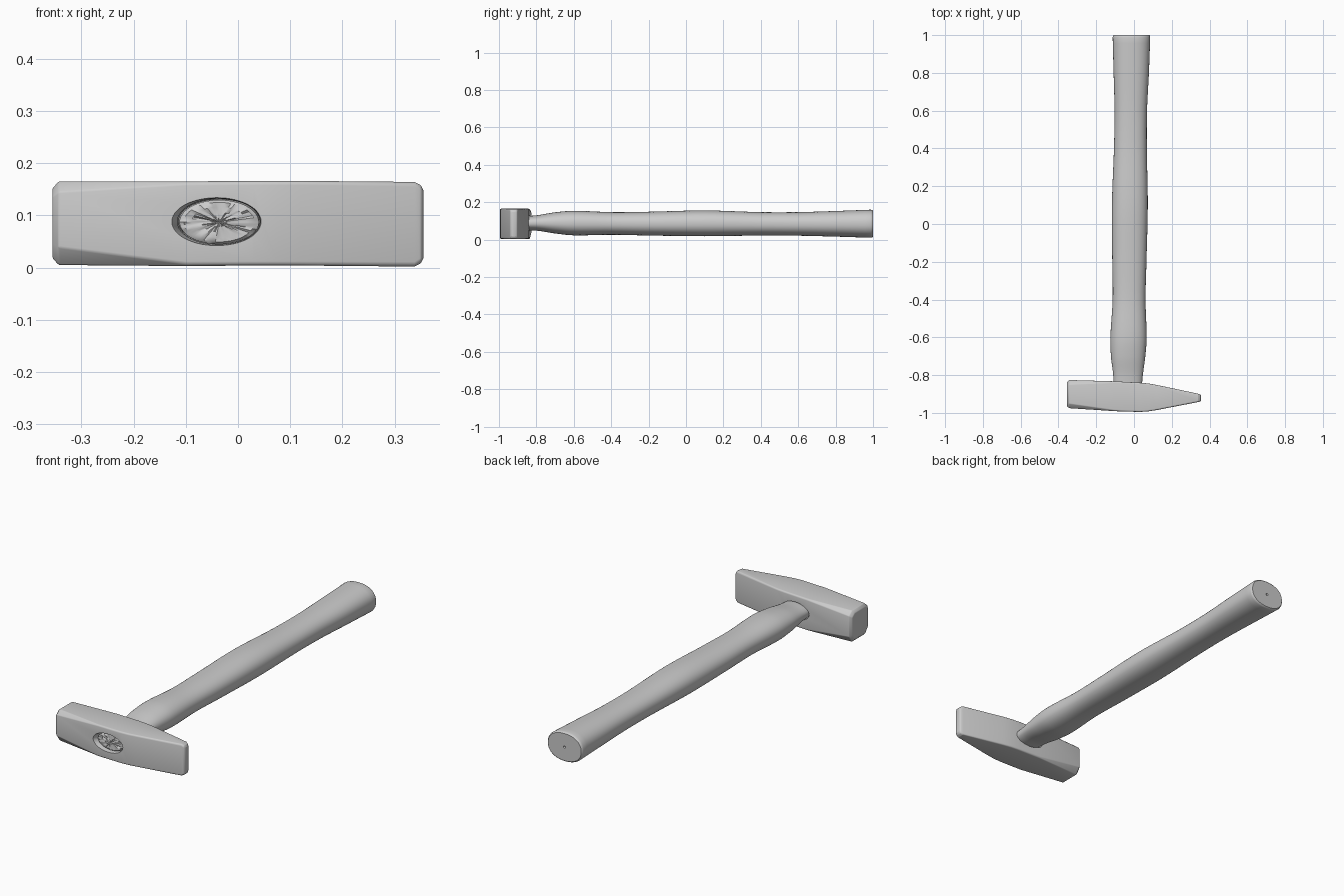
import bpy, bmesh, math, random

if "Cube" in bpy.data.objects:
    bpy.data.objects.remove(bpy.data.objects["Cube"])

random.seed(4)


def make_object(name, bm):
    bmesh.ops.recalc_face_normals(bm, faces=bm.faces)
    mesh = bpy.data.meshes.new(name)
    bm.to_mesh(mesh)
    bm.free()
    obj = bpy.data.objects.new(name, mesh)
    bpy.context.collection.objects.link(obj)
    return obj


def loft(name, rings, tip_a=None, tip_b=None):
    """Skin equal-length rings; close each end with an n-gon or a fan to a tip."""
    bm = bmesh.new()
    rows = [[bm.verts.new(p) for p in ring] for ring in rings]
    n = len(rows[0])
    for a, b in zip(rows, rows[1:]):
        for i in range(n):
            bm.faces.new((a[i], a[(i + 1) % n], b[(i + 1) % n], b[i]))
    for row, tip in ((rows[0], tip_a), (rows[-1], tip_b)):
        if tip is None:
            bm.faces.new(row)
        else:
            t = bm.verts.new(tip)
            for i in range(n):
                bm.faces.new((row[i], row[(i + 1) % n], t))
    return make_object(name, bm)


def smooth(obj, angle):
    bpy.ops.object.select_all(action='DESELECT')
    obj.select_set(True)
    bpy.context.view_layer.objects.active = obj
    bpy.ops.object.shade_smooth_by_angle(angle=math.radians(angle))


def oval(y, cx, cz, rx, rz, power=2.0, n=56, jitter=0.0):
    pts = []
    for i in range(n):
        a = 2 * math.pi * i / n
        c, s = math.cos(a), math.sin(a)
        e = 2 / power
        pts.append((cx + rx * math.copysign(abs(c) ** e, c),
                    y + random.uniform(-jitter, jitter),
                    cz + rz * math.copysign(abs(s) ** e, s)))
    return pts


def hermite(table, steps):
    """Smoothly interpolate rows keyed by their first column."""
    def slope(i, k):
        a, b = table[max(i - 1, 0)], table[min(i + 1, len(table) - 1)]
        return (b[k] - a[k]) / (b[0] - a[0])
    out = []
    for i in range(len(table) - 1):
        p, q = table[i], table[i + 1]
        h = q[0] - p[0]
        for s in range(steps):
            t = s / steps
            row = [p[0] + h * t]
            for k in range(1, len(p)):
                row.append((2*t**3 - 3*t**2 + 1) * p[k] + (t**3 - 2*t**2 + t) * h * slope(i, k)
                           + (3*t**2 - 2*t**3) * q[k] + (t**3 - t**2) * h * slope(i + 1, k))
            out.append(row)
    out.append(list(table[-1]))
    return out


# Hammer head: octagonal striking end fading to a wedge-shaped peen
def head_ring(x, y0, y1, z0, z1, cy, ct, cb):
    return [(x, y0 + cy, z0), (x, y1 - cy, z0), (x, y1, z0 + cb), (x, y1, z1 - ct),
            (x, y1 - cy, z1), (x, y0 + cy, z1), (x, y0, z1 - ct), (x, y0, z0 + cb)]


head = loft("hammer_head", [head_ring(*s) for s in (
    (-0.355, -0.964, -0.838, 0.018, 0.152, 0.020, 0.016, 0.028),
    (-0.343, -0.975, -0.826, 0.005, 0.165, 0.024, 0.020, 0.034),
    (-0.100, -0.991, -0.833, 0.003, 0.165, 0.006, 0.005, 0.006),
    (0.030, -0.995, -0.840, 0.004, 0.166, 0.005, 0.005, 0.005),
    (0.075, -0.992, -0.844, 0.004, 0.166, 0.005, 0.005, 0.005),
    (0.120, -0.985, -0.852, 0.004, 0.166, 0.005, 0.005, 0.005),
    (0.338, -0.943, -0.898, 0.002, 0.164, 0.005, 0.006, 0.006),
    (0.350, -0.940, -0.902, 0.008, 0.158, 0.005, 0.008, 0.008),
    (0.355, -0.934, -0.908, 0.018, 0.148, 0.005, 0.006, 0.006))])

# Flared oval eye cut through the head
cutter = loft("eye_cutter", [oval(y, cx, 0.088, rx, rz) for y, cx, rx, rz in (
    (-1.02, -0.042, 0.094, 0.054), (-0.99, -0.042, 0.085, 0.045),
    (-0.96, -0.037, 0.079, 0.044), (-0.80, -0.034, 0.079, 0.042))])
cutter.hide_render = True

bev = head.modifiers.new("soft_edges", 'BEVEL')
bev.width = 0.003
bev.segments = 2
bev.limit_method = 'ANGLE'
bev.angle_limit = math.radians(28)
cut = head.modifiers.new("eye", 'BOOLEAN')
cut.operation = 'DIFFERENCE'
cut.solver = 'EXACT'
cut.object = cutter
bpy.context.view_layer.objects.active = head
head.select_set(True)
for mod in ("soft_edges", "eye"):
    bpy.ops.object.modifier_apply(modifier=mod)
bpy.data.objects.remove(cutter)
smooth(head, 25)

# Handle: y, left x, right x, bottom z, top z
profile = [
    (-0.84, -0.108, 0.043, 0.050, 0.126), (-0.79, -0.111, 0.048, 0.047, 0.131),
    (-0.70, -0.122, 0.060, 0.033, 0.146), (-0.60, -0.125, 0.067, 0.023, 0.154),
    (-0.40, -0.113, 0.061, 0.026, 0.147), (-0.20, -0.115, 0.066, 0.022, 0.149),
    (0.10, -0.117, 0.073, 0.018, 0.156), (0.40, -0.106, 0.068, 0.022, 0.147),
    (0.60, -0.103, 0.069, 0.021, 0.147), (0.80, -0.108, 0.079, 0.016, 0.153),
    (0.988, -0.113, 0.086, 0.010, 0.160)]


def from_bounds(y, x0, x1, z0, z1, inset=0.0, power=2.25):
    return oval(y, (x0 + x1) / 2, (z0 + z1) / 2,
                (x1 - x0) / 2 - inset, (z1 - z0) / 2 - inset, power)


# Rough sawn wood inside the eye, the tenon, the grip, then the butt end
rings = [oval(-0.976, -0.036, 0.087, 0.075 * f, 0.042 * f, jitter=j)
         for f, j in ((0.2, 0.002), (0.45, 0.003), (0.7, 0.003), (0.9, 0.003))]
rings += [oval(-0.970, -0.036, 0.087, 0.076, 0.0425), oval(-0.87, -0.034, 0.088, 0.0755, 0.039)]
rings += [from_bounds(*row) for row in hermite(profile, 6)]
end = profile[-1][1:]
rings += [from_bounds(0.996, *end, inset=0.002), from_bounds(1.0, *end, inset=0.006)]
# Small centre dimple in the butt end
rings += [oval(1.0, -0.013, 0.085, 0.006, 0.006), oval(0.992, -0.013, 0.085, 0.004, 0.004)]
handle = loft("wooden_handle", rings, (-0.036, -0.974, 0.087), (-0.013, 0.990, 0.085))
smooth(handle, 35)
